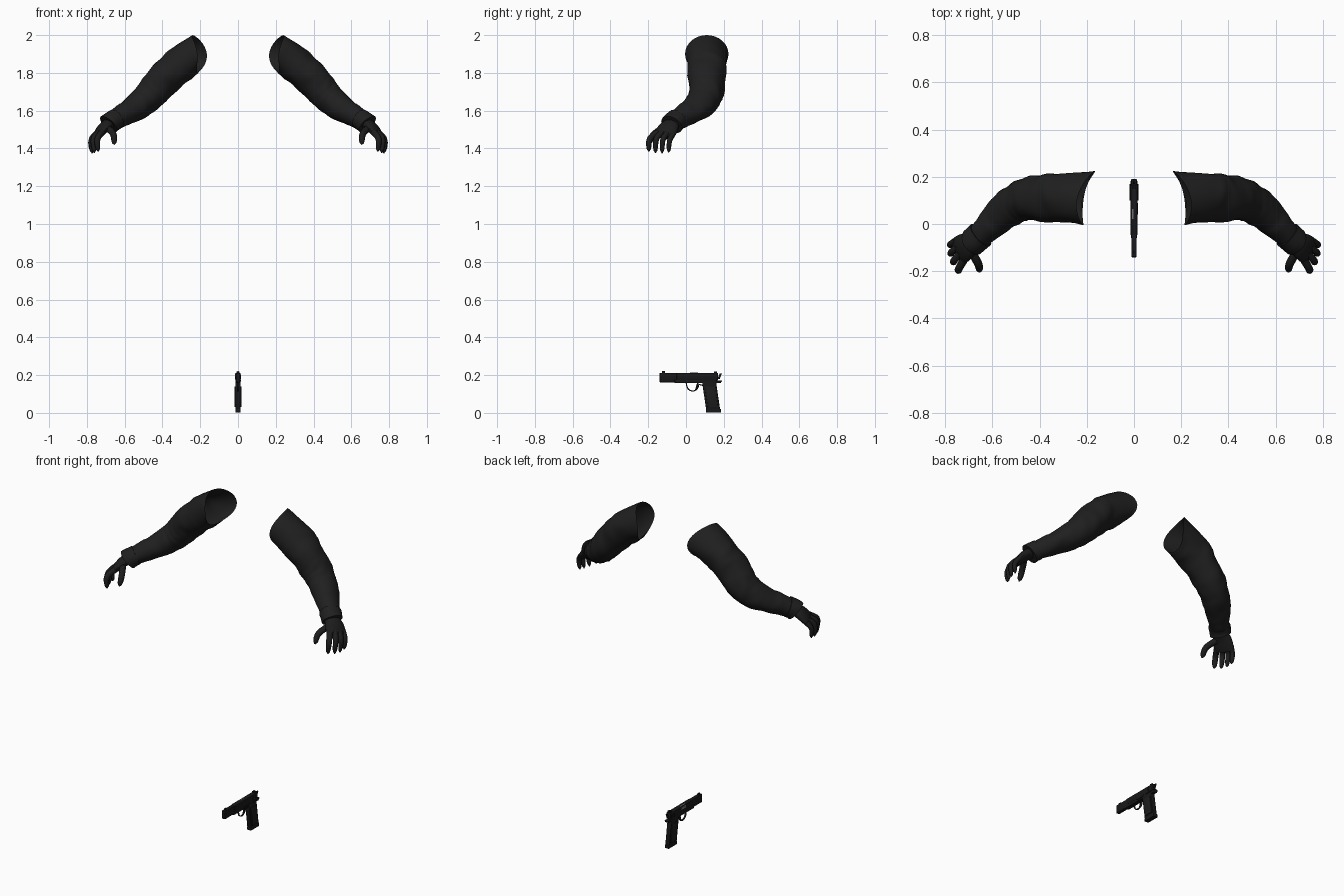
import bpy, bmesh, math
from mathutils import Vector, noise

old = bpy.data.objects.get("Cube")
if old:
    bpy.data.objects.remove(old, do_unlink=True)


def material(name, red, green, blue):
    mat = bpy.data.materials.new(name)
    mat.use_nodes = True
    mat.diffuse_color = (red, green, blue, 1)
    shader = mat.node_tree.nodes["Principled BSDF"]
    shader.inputs["Base Color"].default_value = (red, green, blue, 1)
    shader.inputs["Roughness"].default_value = 0.7
    return mat


CLOTH = material("black cloth", 0.014, 0.014, 0.014)
GLOVE = material("black glove", 0.012, 0.012, 0.012)
METAL = material("black gunmetal", 0.009, 0.009, 0.01)
STEEL = material("grey steel", 0.16, 0.16, 0.17)


def finish(bm, name, mat):
    bmesh.ops.recalc_face_normals(bm, faces=bm.faces)
    mesh = bpy.data.meshes.new(name)
    bm.to_mesh(mesh)
    bm.free()
    mesh.materials.append(mat)
    obj = bpy.data.objects.new(name, mesh)
    bpy.context.collection.objects.link(obj)
    bpy.ops.object.select_all(action="DESELECT")
    obj.select_set(True)
    bpy.context.view_layer.objects.active = obj
    bpy.ops.object.shade_smooth_by_angle(angle=math.radians(40))
    return obj


def spline(points, steps):
    """Smooth Catmull-Rom path through the points."""
    p = [Vector(q) for q in points]
    p = [2 * p[0] - p[1]] + p + [2 * p[-1] - p[-2]]
    path = []
    for a, b, c, d in zip(p, p[1:], p[2:], p[3:]):
        for s in range(steps):
            t = s / steps
            path.append(b + (c - a) * t / 2 + (2 * a - 5 * b + 4 * c - d) * t * t / 2
                        + (3 * b - a - 3 * c + d) * t ** 3 / 2)
    return path + [p[-2]]


def loft(name, points, radii, mat, side, mirror=1, sides=12, steps=6, closed=True, reshape=None):
    """Tube along a path; radii(t) gives its half width and half thickness."""
    path = spline(points, steps)
    last = len(path) - 1
    bm, rings = bmesh.new(), []
    for i, centre in enumerate(path):
        t = i / last
        along = (path[min(i + 1, last)] - path[max(i - 1, 0)]).normalized()
        u = Vector(side)
        u = (u - u.dot(along) * along).normalized()
        v = along.cross(u)
        wide, thick = radii(t)
        ring = []
        for k in range(sides):
            a = math.tau * k / sides
            out = u * wide * math.cos(a) + v * thick * math.sin(a)
            pos = reshape(centre, out, a, t) if reshape else centre + out
            ring.append(bm.verts.new((pos.x * mirror, pos.y, pos.z)))
        rings.append(ring)
    for r, s in zip(rings, rings[1:]):
        for k in range(sides):
            j = (k + 1) % sides
            bm.faces.new((r[k], r[j], s[j], s[k]))
    if closed:
        bm.faces.new(rings[0])
        bm.faces.new(rings[-1])
    return finish(bm, name, mat)


# Sleeve cloth: noisy folds, blended into a saddle-shaped shoulder opening
def crumple(centre, out, a, t):
    p = centre + out
    lump = noise.noise(p * 13)
    ridge = 1 - 2 * abs(noise.noise(Vector((p.x * 16, p.y * 7, p.z * 9))))
    rings = math.sin(60 * t + 22 * p.y + 3 * lump) * max(0, t - 0.4)
    pos = centre + out * (0.98 + 0.06 * lump + 0.05 * ridge + 0.05 * rings)
    c, s = math.cos(a), math.sin(a)
    opening = Vector((0.23 + s / 100 - c * c / 25 - c / 40, 0.11 + 0.115 * c, 1.9 + 0.1 * s))
    return pos.lerp(opening, max(0, 1 - 5 * t))


def ruffle(centre, out, a, t):
    return centre + out * (1 + 0.1 * noise.noise((centre + out) * 22))


def sleeve_radii(t):
    r = 0.1 - 0.054 * t ** 2.5
    return r * 1.04, r * 0.97


def palm_radii(t):
    return 0.034 + 0.026 * math.sin(t * 2), 0.03 - 0.015 * t ** 3


def digit_radii(r):
    """Even width with a rounded tip."""
    return lambda t: (r * math.sqrt(max(0.03, 1 - t ** 8)) * (1.05 - t / 6),) * 2


SHOULDER = Vector((0.23, 0.11, 1.9))
UPPER_ARM = Vector((0.36, 0.11, 1.8))
ELBOW = Vector((0.5, 0.09, 1.65))
WRIST = Vector((0.67, -0.065, 1.54))
KNUCKLES = Vector((0.75, -0.12, 1.46))
INDEX_ROOT = Vector((0.72, -0.15, 1.485))
LITTLE_ROOT = Vector((0.755, -0.07, 1.475))
ACROSS = LITTLE_ROOT - INDEX_ROOT
BACK = Vector((0, 1, 0))

for label, mirror in (("left", 1), ("right", -1)):
    loft(label + "_sleeve", [SHOULDER, UPPER_ARM, ELBOW, WRIST], sleeve_radii, CLOTH, BACK,
         mirror, sides=32, steps=18, closed=False, reshape=crumple)
    loft(label + "_cuff", [ELBOW.lerp(WRIST, 0.88), WRIST, WRIST.lerp(KNUCKLES, 0.18)],
         lambda t: (0.06, 0.057), CLOTH, BACK, mirror, sides=20, steps=2, reshape=ruffle)
    loft(label + "_palm", [WRIST, WRIST.lerp(KNUCKLES, 0.5) + Vector((0, 0, 0.01)), KNUCKLES],
         palm_radii, GLOVE, ACROSS, mirror, sides=18)
    thumb = [WRIST.lerp(INDEX_ROOT, 0.5), Vector((0.66, -0.17, 1.475)), Vector((0.655, -0.2, 1.42))]
    loft(label + "_thumb", thumb, digit_radii(0.018), GLOVE, ACROSS, mirror)
    # Fingers fan out from index to little, the middle two longest
    for i, finger in enumerate(("index", "middle", "ring", "little")):
        f = i / 3
        bulge = math.sin(math.pi * f)
        root = INDEX_ROOT.lerp(LITTLE_ROOT, f) + Vector((bulge / 200, 0, bulge / 200))
        bend = root + Vector((0.024 + bulge / 200, f / 40 - 0.042, -0.036))
        tip = bend + Vector((-0.004, -0.005, -0.065 - bulge / 80 + f / 200))
        loft(f"{label}_{finger}_finger", [root, bend, tip], digit_radii(0.0165 - f / 400),
             GLOVE, ACROSS, mirror)


def block(name, y, z, length, height, width, mat=METAL, lean=0, bevel=0.0, x=0):
    """Box by its centre and size; lean shears its top along y."""
    bm = bmesh.new()
    bmesh.ops.create_cube(bm, size=1)
    for v in bm.verts:
        v.co = (x + v.co.x * width, y + v.co.y * length + v.co.z * lean, z + v.co.z * height)
    if bevel:
        bmesh.ops.bevel(bm, geom=bm.edges[:], offset=bevel, segments=2, profile=0.5, affect="EDGES")
    return finish(bm, name, mat)


# Pistol body
block("slide_front", y=-0.09, z=0.187, length=0.1, height=0.05, width=0.022, bevel=0.004)
block("slide_rear", y=0.06, z=0.192, length=0.22, height=0.04, width=0.029, bevel=0.005)
block("frame", y=0.05, z=0.167, length=0.22, height=0.02, width=0.025, bevel=0.002)
block("grip_tang", y=0.165, z=0.164, length=0.045, height=0.014, width=0.024, bevel=0.003, lean=0.01)
block("grip", y=0.133, z=0.09, length=0.074, height=0.15, width=0.028, bevel=0.004, lean=-0.022)
block("magazine_base", y=0.145, z=0.011, length=0.08, height=0.02, width=0.028, bevel=0.003)
block("hammer", y=0.178, z=0.194, length=0.012, height=0.03, width=0.008, bevel=0.001, lean=0.012)
block("trigger", y=0.058, z=0.143, length=0.008, height=0.04, width=0.008, bevel=0.001, lean=0.012)
block("front_sight", y=-0.12, z=0.215, length=0.015, height=0.012, width=0.006)
block("safety_lever", y=0.14, z=0.171, length=0.035, height=0.006, width=0.006, x=0.014)
block("slide_stop", y=0.065, z=0.168, length=0.05, height=0.006, width=0.006, x=0.013)
block("ejection_port", y=0.043, z=0.2, length=0.042, height=0.016, width=0.002, mat=STEEL, x=-0.0142)
block("ejection_port_top", y=0.043, z=0.211, length=0.042, height=0.003, width=0.006, mat=STEEL, x=-0.006)

# Paired details on both flanks
for label, s in (("left", 1), ("right", -1)):
    block(label + "_rear_sight", y=0.157, z=0.214, length=0.016, height=0.01, width=0.006, x=s * 0.006)
    block(label + "_grip_panel", y=0.135, z=0.085, length=0.055, height=0.11, width=0.007,
          mat=GLOVE, bevel=0.002, lean=-0.016, x=s * 0.015)
    for i in range(7):
        block(f"{label}_cocking_rib", y=0.126 + i * 0.006, z=0.19, length=0.003, height=0.024,
              width=0.002, x=s * 0.0145)

# Barrel bushing with a recessed bore
SIDEWAYS = Vector((1, 0, 0))
muzzle = [Vector((0, y, 0.19)) for y in (-0.13, -0.141, -0.1405, -0.13)]
loft("muzzle", muzzle, lambda t: (0.009 if t < 0.5 else 0.005,) * 2, METAL, SIDEWAYS, sides=16, steps=1)

# Trigger guard loop
guard = [Vector((0, 0.035 - 0.032 * math.cos(a), 0.15 - 0.034 * math.sin(a)))
         for a in (math.pi * i / 8 for i in range(9))]
guard = [Vector((0, 0, 0.165))] + guard + [Vector((0, 0.09, 0.145))]
loft("trigger_guard", guard, lambda t: (0.006, 0.003), METAL, SIDEWAYS, sides=8, steps=2)
